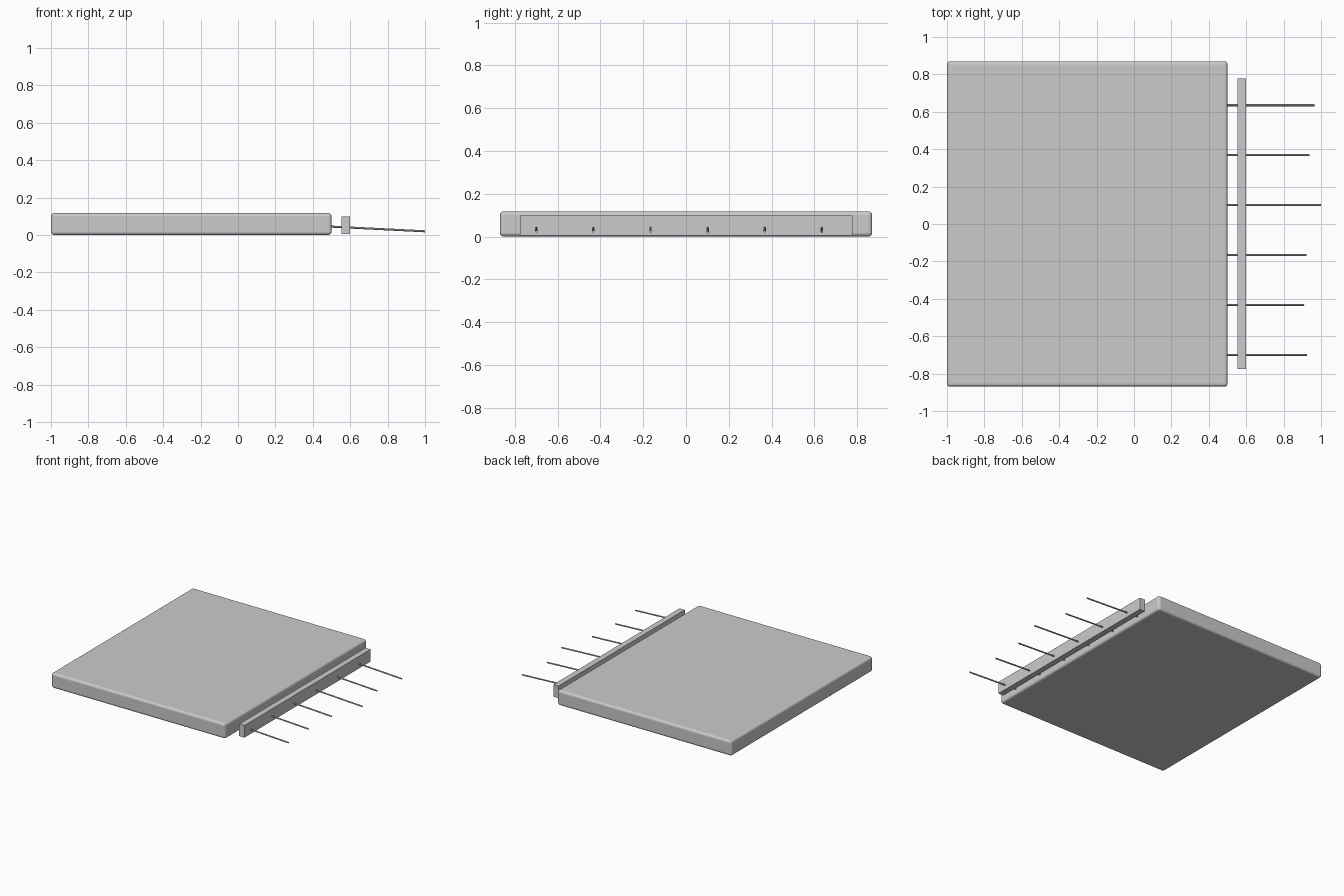
import bpy
from mathutils import Vector

if "Cube" in bpy.data.objects:
    bpy.data.objects.remove(bpy.data.objects["Cube"])


def box(name, lo, hi):
    lo, hi = Vector(lo), Vector(hi)
    bpy.ops.mesh.primitive_cube_add(size=1, location=(lo + hi) / 2)
    ob = bpy.context.object
    ob.name = name
    ob.scale = hi - lo
    bpy.ops.object.transform_apply(location=False, rotation=False, scale=True)
    return ob


def rod(name, a, b, radius):
    a, b = Vector(a), Vector(b)
    d = b - a
    bpy.ops.mesh.primitive_cylinder_add(
        vertices=8, radius=radius, depth=d.length, location=(a + b) / 2,
        rotation=d.to_track_quat('Z', 'Y').to_euler())
    ob = bpy.context.object
    ob.name = name
    bpy.ops.object.shade_smooth_by_angle()
    return ob


# Main slab with softened edges
slab = box("slab", (-1, -0.87, 0), (0.5, 0.87, 0.117))
bev = slab.modifiers.new("soft_edges", 'BEVEL')
bev.width = 0.017
bev.segments = 3

# Cross bar held off the slab's right side
box("cross_bar", (0.553, -0.775, 0.004), (0.598, 0.777, 0.098))

# Pins of uneven length running through the bar, sloping down slightly
tips = [0.925, 0.91, 0.923, 1.0, 0.938, 0.966]
for i, tip in enumerate(tips):
    y = -0.70 + i * 0.267
    slope = -0.05
    rod(f"pin_{i + 1}", (0.47, y, 0.046),
        (tip, y, 0.046 + slope * (tip - 0.47)), 0.0055)
